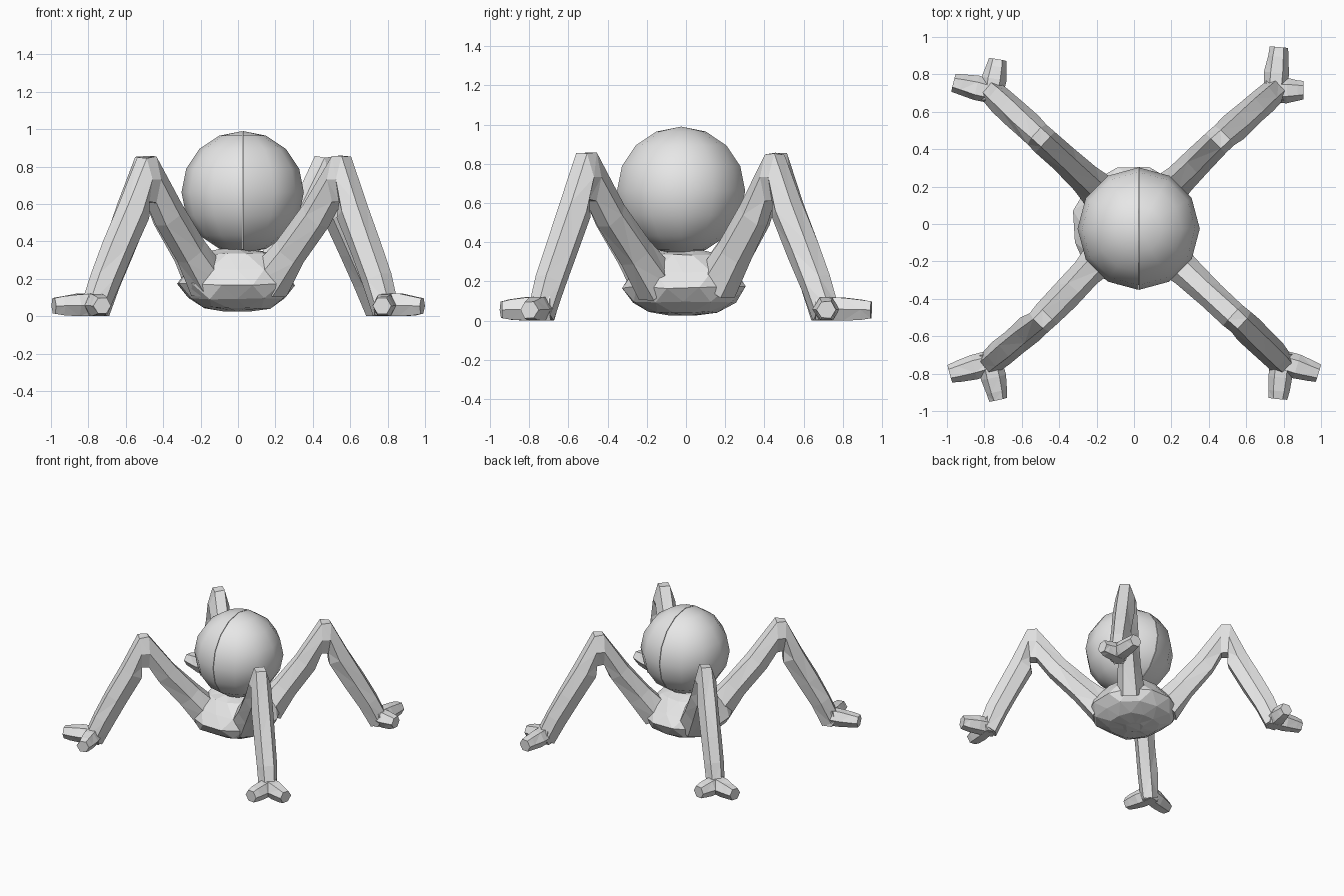
import bpy, bmesh, math, random
from mathutils import Vector

if "Cube" in bpy.data.objects:
    bpy.data.objects.remove(bpy.data.objects["Cube"])

random.seed(4)
grey = bpy.data.materials.new("light_grey")
grey.diffuse_color = (0.8, 0.8, 0.8, 1)
grey.use_nodes = True
grey.node_tree.nodes["Principled BSDF"].inputs["Base Color"].default_value = grey.diffuse_color


def finish(bm, name):
    bmesh.ops.recalc_face_normals(bm, faces=bm.faces)
    mesh = bpy.data.meshes.new(name)
    bm.to_mesh(mesh)
    bm.free()
    mesh.materials.append(grey)
    obj = bpy.data.objects.new(name, mesh)
    bpy.context.collection.objects.link(obj)
    return obj


def tube(bm, rings, sides=6):
    """Faceted flat-topped tube; each ring is centre, normal, half width, half height."""
    loops = []
    for centre, normal, ra, rb in rings:
        n = Vector(normal).normalized()
        side = n.cross(Vector((0, 0, 1))).normalized()
        up = side.cross(n)
        loop = []
        for i in range(sides):
            a = math.tau * i / sides
            k = random.uniform(0.95, 1.06)
            p = Vector(centre) + side * math.cos(a) * ra * k + up * math.sin(a) * rb * k / 0.866
            p.z = max(p.z, 0)
            loop.append(bm.verts.new(p))
        loops.append(loop)
    faces = []
    for a, b in zip(loops, loops[1:]):
        for i in range(sides):
            j = (i + 1) % sides
            faces.append(bm.faces.new((a[i], a[j], b[j], b[i])))
    faces += [bm.faces.new(loops[0]), bm.faces.new(loops[-1])]
    bmesh.ops.triangulate(bm, faces=faces)


# Ball: two smooth half shells meeting at an upright seam
C = Vector((0.025, -0.025, 0.663))
for name, sx in (("ball_left_half", -1), ("ball_right_half", 1)):
    bm = bmesh.new()
    bmesh.ops.create_uvsphere(bm, u_segments=12, v_segments=8, radius=0.327)
    bmesh.ops.bisect_plane(bm, geom=bm.verts[:] + bm.edges[:] + bm.faces[:], dist=1e-4,
                           plane_co=(0, 0, 0), plane_no=(-sx, 0, 0), clear_outer=True)
    for v in bm.verts:
        if abs(v.co.x) < 1e-3:
            v.co.x = 0.002 * sx
    bmesh.ops.holes_fill(bm, edges=[e for e in bm.edges if e.is_boundary])
    bmesh.ops.translate(bm, verts=bm.verts, vec=C)
    obj = finish(bm, name)
    for o in bpy.context.selected_objects:
        o.select_set(False)
    obj.select_set(True)
    bpy.context.view_layer.objects.active = obj
    bpy.ops.object.shade_smooth_by_angle(angle=math.radians(50))

# Body: shallow faceted bowl listed as (height, radius), swelling towards the hips
bm = bmesh.new()
profile = [(0.03, 0.07), (0.045, 0.17), (0.095, 0.26), (0.17, 0.305),
           (0.25, 0.26), (0.335, 0.18), (0.355, 0.1)]
loops = []
for k, (z, r) in enumerate(profile):
    loop = []
    for i in range(12):
        a = math.tau * (i + 0.5 * (k % 2)) / 12
        q = r * random.uniform(0.98, 1.04) * (1 + 0.1 * abs(math.sin(2 * a)))
        loop.append(bm.verts.new((q * math.cos(a) - 0.005, q * math.sin(a) - 0.015,
                                  z + random.uniform(-0.006, 0.006))))
    loops.append(loop)
for a, b in zip(loops, loops[1:]):
    for i in range(12):
        j = (i + 1) % 12
        bm.faces.new((a[i], a[j], b[j], b[i]))
bm.faces.new(loops[0])
bm.faces.new(loops[-1])
bmesh.ops.triangulate(bm, faces=bm.faces[:])
finish(bm, "body")

# Legs: name, knee xy, ankle xy, sideways toe tip xy, lengthways toe tip xy
legs = [
    ("front_left", (-0.485, -0.505), (-0.77, -0.74), (-0.985, -0.80), (-0.725, -0.94)),
    ("front_right", (0.55, -0.505), (0.79, -0.74), (0.985, -0.80), (0.77, -0.935)),
    ("back_right", (0.46, 0.45), (0.755, 0.715), (0.905, 0.715), (0.775, 0.945)),
    ("back_left", (-0.495, 0.46), (-0.76, 0.705), (-0.965, 0.755), (-0.73, 0.88)),
]
for name, knee, ankle, toe_a, toe_b in legs:
    K = Vector((*knee, 0.732))
    A = Vector((*ankle, 0.06))
    out = Vector((knee[0], knee[1], 0)).normalized()
    H = out * 0.22 + Vector((0, 0, 0.18))
    d1, d2 = (K - H).normalized(), (A - K).normalized()
    bm = bmesh.new()
    tube(bm, [
        (H, d1, 0.105, 0.11),
        (H.lerp(K, 0.3), d1, 0.082, 0.087),
        (H.lerp(K, 0.65), d1, 0.078, 0.08),
        (K - out * 0.03, out, 0.075, 0.12),
        (K + out * 0.03, out + d2 * 0.1, 0.072, 0.118),
        (K.lerp(A, 0.25), d2, 0.078, 0.08),
        (K.lerp(A, 0.55), d2, 0.077, 0.077),
        (K.lerp(A, 0.8), d2, 0.074, 0.074),
        (A + Vector((0, 0, -0.03)), d2, 0.068, 0.068)])
    finish(bm, name + "_leg")

    # Foot: two stubby toes spreading from a broad heel
    bm = bmesh.new()
    for tip in (toe_a, toe_b):
        T = Vector((*tip, 0.055))
        heel = Vector((*ankle, 0.06))
        d = T - heel
        tube(bm, [(heel - d.normalized() * 0.05, d, 0.06, 0.06),
                  (heel.lerp(T, 0.4), d, 0.066, 0.06),
                  (heel.lerp(T, 0.78), d, 0.056, 0.05),
                  (T, d, 0.048, 0.042)])
    finish(bm, name + "_foot")
